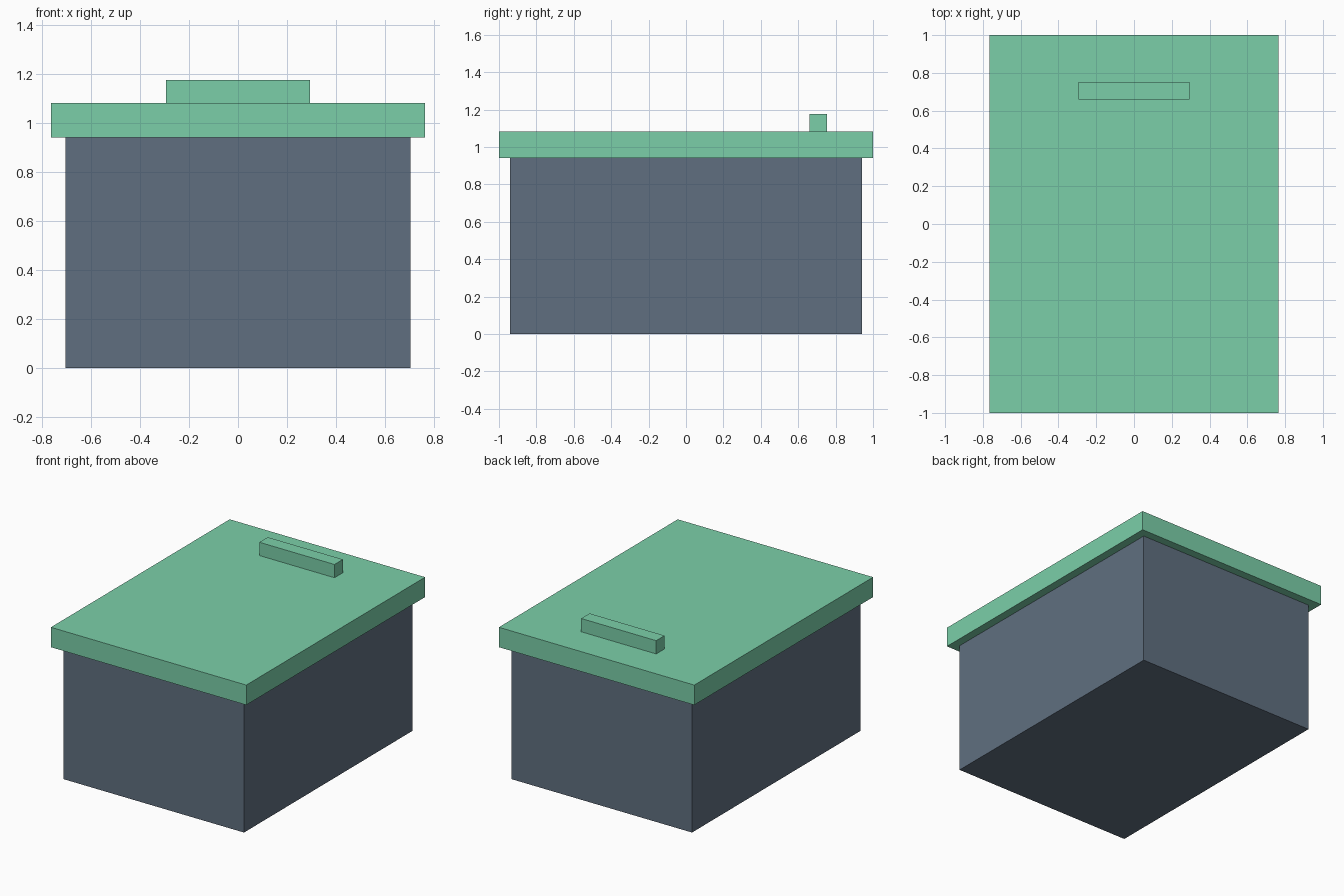
import bpy

if "Cube" in bpy.data.objects:
    bpy.data.objects.remove(bpy.data.objects["Cube"])


def material(name, color):
    mat = bpy.data.materials.new(name)
    mat.diffuse_color = (*color, 1.0)
    mat.use_nodes = True
    mat.node_tree.nodes["Principled BSDF"].inputs["Base Color"].default_value = mat.diffuse_color
    return mat


def box(name, x, y, z, mat):
    """Box from (min, max) ranges on each axis."""
    ranges = (x, y, z)
    bpy.ops.mesh.primitive_cube_add(size=1, location=[(a + b) / 2 for a, b in ranges])
    obj = bpy.context.object
    obj.name = name
    obj.scale = [b - a for a, b in ranges]
    bpy.ops.object.transform_apply(location=False, rotation=False, scale=True)
    obj.data.materials.append(mat)
    return obj


slate = material("slate", (0.117, 0.159, 0.216))
green = material("green", (0.198, 0.624, 0.397))

# Container, overhanging lid and the grip near the back edge
box("bin_body", (-0.706, 0.706), (-0.941, 0.941), (0, 0.941), slate)
box("lid", (-0.765, 0.765), (-1, 1), (0.941, 1.082), green)
box("lid_handle", (-0.294, 0.294), (0.659, 0.753), (1.082, 1.176), green)
